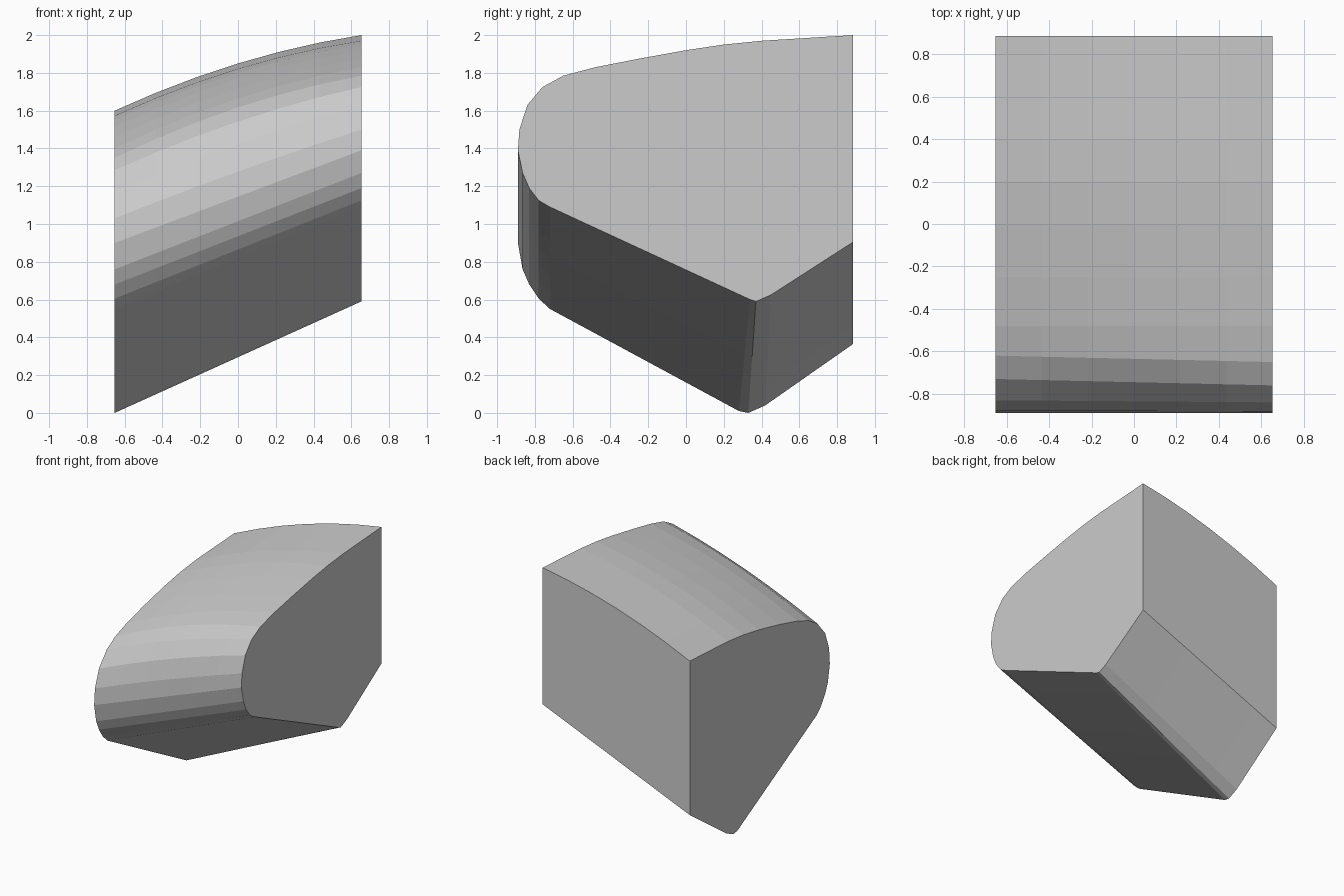
import bpy, bmesh

cube = bpy.data.objects.get("Cube")
if cube:
    bpy.data.objects.remove(cube, do_unlink=True)

# Matching side profiles (y, z): along the top, round the nose, back underneath
HIGH_END = [(.885, 2), (.4, 1.97), (.2, 1.95), (0, 1.92), (-.25, 1.875),
            (-.48, 1.83), (-.65, 1.785), (-.76, 1.725), (-.84, 1.63),
            (-.882, 1.5), (-.89, 1.39), (-.865, 1.27), (-.83, 1.19),
            (-.78, 1.125), (-.72, 1.09), (.34, .6), (.37, .59),
            (.45, .625), (.885, .905)]
LOW_END = [(.885, 1.6), (.4, 1.573), (.2, 1.55), (0, 1.515), (-.25, 1.46),
           (-.48, 1.4), (-.62, 1.35), (-.73, 1.285), (-.83, 1.17),
           (-.88, 1.03), (-.89, .9), (-.865, .76), (-.83, .68),
           (-.78, .605), (-.72, .55), (.28, .01), (.33, 0),
           (.42, .04), (.885, .365)]
HALF_WIDTH = .653
STATIONS = 7
CROWN = .05      # sideways bulge of the top surface
NOSE = 10        # profile index where the bulge has faded out


def section(bm, t):
    """One ring of the loft, t running from the low end to the high end."""
    ring = []
    for i, (a, b) in enumerate(zip(LOW_END, HIGH_END)):
        fade = min(1, max(0, (NOSE - i) / 4))
        y = a[0] + (b[0] - a[0]) * t
        z = a[1] + (b[1] - a[1]) * t + CROWN * fade * 4 * t * (1 - t)
        ring.append(bm.verts.new(((2 * t - 1) * HALF_WIDTH, y, z)))
    return ring


# Lofted body with flat end caps
bm = bmesh.new()
rings = [section(bm, k / (STATIONS - 1)) for k in range(STATIONS)]
n = len(HIGH_END)
for r, s in zip(rings, rings[1:]):
    for i in range(n):
        j = (i + 1) % n
        bm.faces.new((r[i], r[j], s[j], s[i]))
bm.faces.new(rings[0])
bm.faces.new(rings[-1])
bmesh.ops.recalc_face_normals(bm, faces=bm.faces)

mesh = bpy.data.meshes.new("sheared_block")
bm.to_mesh(mesh)
bm.free()
block = bpy.data.objects.new("sheared_block", mesh)
bpy.context.collection.objects.link(block)

# Single plain grey
grey = bpy.data.materials.new("light_grey")
grey.use_nodes = True
colour = (.6, .6, .6, 1)
grey.diffuse_color = colour
grey.node_tree.nodes["Principled BSDF"].inputs["Base Color"].default_value = colour
mesh.materials.append(grey)
